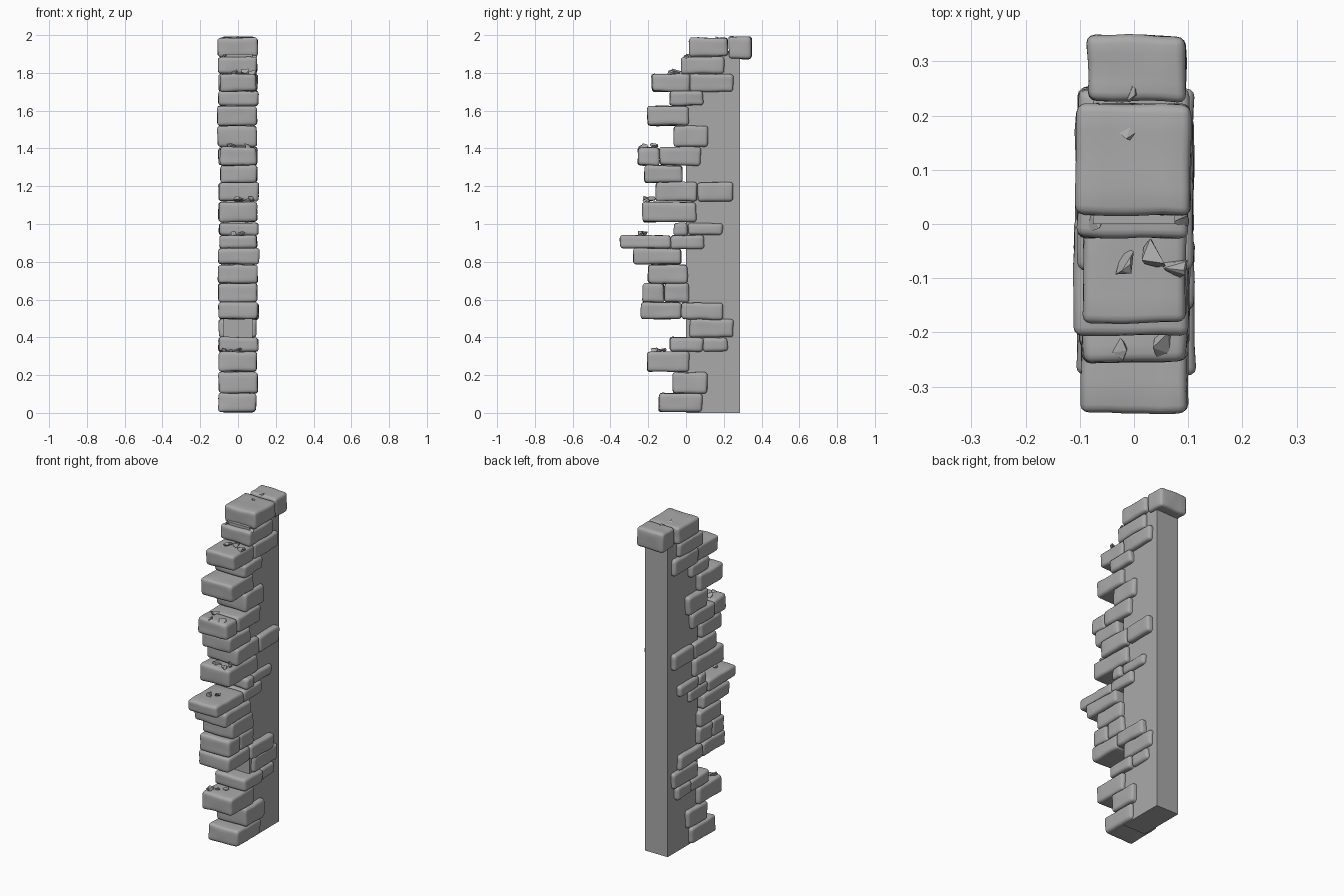
import bpy, bmesh, random
from mathutils import Vector, noise

random.seed(4)
cube = bpy.data.objects.get("Cube")
if cube:
    bpy.data.objects.remove(cube, do_unlink=True)

# One stone colour for everything
stone = bpy.data.materials.new("grey_stone")
stone.use_nodes = True
GREY = (0.4, 0.4, 0.4, 1)
stone.diffuse_color = GREY
stone.node_tree.nodes["Principled BSDF"].inputs["Base Color"].default_value = GREY


def finish(bm, name, smooth):
    bmesh.ops.recalc_face_normals(bm, faces=bm.faces)
    mesh = bpy.data.meshes.new(name)
    bm.to_mesh(mesh)
    bm.free()
    mesh.materials.append(stone)
    obj = bpy.data.objects.new(name, mesh)
    bpy.context.collection.objects.link(obj)
    if smooth:
        bpy.ops.object.select_all(action='DESELECT')
        obj.select_set(True)
        bpy.context.view_layer.objects.active = obj
        bpy.ops.object.shade_smooth_by_angle(angle=0.8)


def box(x0, x1, y0, y1, z0, z1):
    bm = bmesh.new()
    bmesh.ops.create_cube(bm, size=1)
    for v in bm.verts:
        v.co = Vector((x1 if v.co.x > 0 else x0,
                       y1 if v.co.y > 0 else y0,
                       z1 if v.co.z > 0 else z0))
    return bm


def brick(name, y0, y1, z0, z1, x0, x1):
    """Worn block with rounded edges and gently wavy faces."""
    bm = box(x0, x1, y0, y1, z0, z1)
    for v in bm.verts:
        v.co += Vector([random.uniform(-.003, .003) for _ in range(3)])
    bmesh.ops.bevel(bm, geom=bm.edges[:], offset=0.016, segments=3,
                    profile=0.5, affect='EDGES')
    long_edges = [e for e in bm.edges if e.calc_length() > 0.03]
    bmesh.ops.subdivide_edges(bm, edges=long_edges, cuts=4, use_grid_fill=True)
    shift = Vector((z0 * 9, y0 * 7, y1 * 5))
    for v in bm.verts:
        v.co += noise.noise_vector(v.co * 14 + shift) * 0.004
    finish(bm, name, True)


def pebble(name, x, y, z, size):
    """Angular chip of rubble."""
    bm = bmesh.new()
    for _ in range(9):
        d = Vector([random.gauss(0, 1) for _ in range(3)]).normalized() * size
        bm.verts.new((x + d.x, y + d.y, z + d.z * 0.7))
    hull = bmesh.ops.convex_hull(bm, input=bm.verts[:])
    loose = [g for g in hull["geom_interior"] if isinstance(g, bmesh.types.BMVert)]
    bmesh.ops.delete(bm, geom=loose, context='VERTS')
    finish(bm, name, False)


# Plain wall core behind the bricks
finish(box(-.076, .076, 0, .285, 0, 1.9), "wall_core", False)

# Courses from the ground up: bottom, top, then the y limits of the bricks
courses = [
    (.005, .105, -.145, .085), (.105, .215, -.07, .115),
    (.22, .325, -.205, .015), (.325, .40, -.085, .09, .22),
    (.40, .495, .02, .25), (.495, .585, -.24, -.025, .195),
    (.585, .685, -.23, -.115, .015), (.685, .785, -.2, .01),
    (.785, .87, -.28, -.025), (.87, .94, -.35, -.08, .095),
    (.94, 1.005, -.065, .01, .195), (1.01, 1.115, -.23, .055),
    (1.12, 1.22, -.16, .06, .25), (1.22, 1.31, -.22, -.02),
    (1.31, 1.405, -.255, -.14, .08), (1.41, 1.52, -.065, .115),
    (1.52, 1.625, -.205, .015), (1.625, 1.705, -.085, .09),
    (1.70, 1.795, -.18, .02, .25), (1.795, 1.885, -.025, .2),
]
for row, (z0, z1, *cuts) in enumerate(courses, 1):
    for col, (y0, y1) in enumerate(zip(cuts, cuts[1:]), 1):
        half = random.uniform(.096, .108)
        off = random.uniform(-.004, .004)
        brick(f"brick_row{row}_{col}", y0, y1, z0, z1, off - half, off + half)

# Cap stones
brick("cap_front", .015, .222, 1.887, 1.987, -.106, .106)
brick("cap_back", .226, .348, 1.875, 1.993, -.085, .095)

# Rubble resting on the ledges
rubble = [
    (-.07, -.165, .335, .024), (0, -.12, .335, .022), (-.04, -.14, .33, .016),
    (-.02, -.24, .95, .024), (.02, -.22, .95, .022),
    (0, -.2, 1.135, .03), (.05, -.21, 1.12, .024), (.07, -.18, 1.135, .024),
    (.05, -.225, 1.412, .027), (-.04, -.165, 1.415, .027), (-.02, -.23, 1.405, .022),
    (-.02, -.07, 1.8, .028), (.04, -.055, 1.81, .03), (.078, -.08, 1.8, .026),
    (-.075, 0, 1.885, .02), (.09, 0, 1.885, .017),
    (-.01, .172, 1.985, .02), (-.005, .24, 1.985, .018),
]
for i, chip in enumerate(rubble, 1):
    pebble(f"rubble_{i}", *chip)
